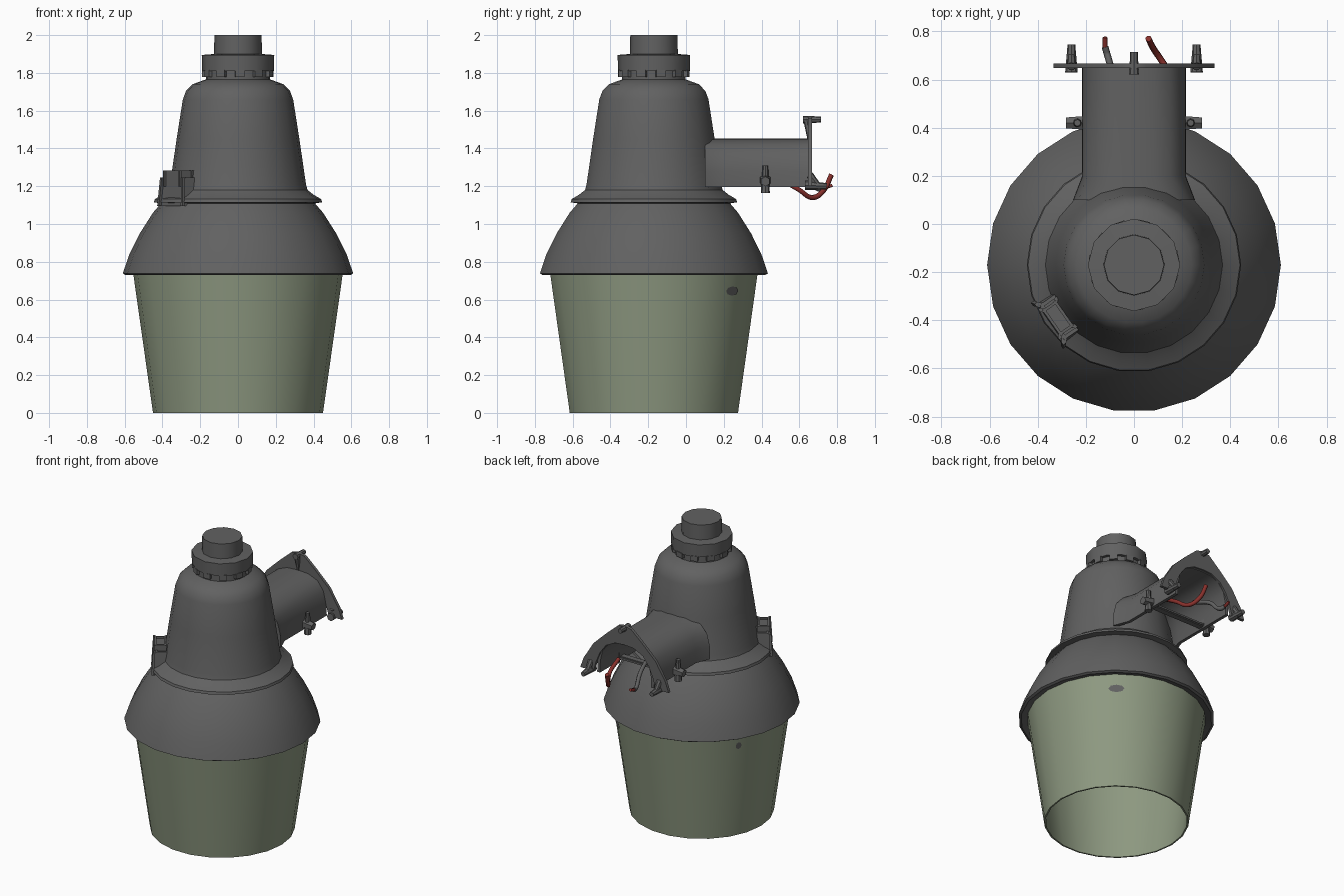
import bpy, bmesh, math
from mathutils import Vector, Matrix

cube = bpy.data.objects.get("Cube")
if cube:
    bpy.data.objects.remove(cube)

AXIS_Y = -0.17  # lamp axis


def material(name, rgb):
    m = bpy.data.materials.new(name)
    m.use_nodes = True
    m.diffuse_color = (*rgb, 1)
    m.node_tree.nodes["Principled BSDF"].inputs["Base Color"].default_value = (*rgb, 1)
    return m


METAL = material("dark grey metal", (0.12, 0.12, 0.12))
GLASS = material("pale green lens", (0.27, 0.32, 0.22))
RED = material("red wire", (0.25, 0.03, 0.025))


def finish(name, bm, mat, angle=35):
    bmesh.ops.recalc_face_normals(bm, faces=bm.faces)
    mesh = bpy.data.meshes.new(name)
    bm.to_mesh(mesh)
    bm.free()
    mesh.materials.append(mat)
    ob = bpy.data.objects.new(name, mesh)
    bpy.context.collection.objects.link(ob)
    bpy.ops.object.select_all(action='DESELECT')
    ob.select_set(True)
    bpy.context.view_layer.objects.active = ob
    bpy.ops.object.shade_smooth_by_angle(angle=math.radians(angle))
    return ob


def revolve(name, profile, segs, mat, closed=False):
    """Spin (radius, height) points around the lamp axis."""
    bm = bmesh.new()
    pts = [bm.verts.new((r, AXIS_Y, z)) for r, z in profile]
    edges = [bm.edges.new(p) for p in zip(pts, pts[1:])]
    if closed:
        edges.append(bm.edges.new((pts[-1], pts[0])))
    bmesh.ops.spin(bm, geom=pts + edges, cent=(0, AXIS_Y, 0), axis=(0, 0, 1),
                   angle=math.tau, steps=segs, use_duplicate=False)
    bmesh.ops.remove_doubles(bm, verts=bm.verts, dist=0.0005)
    return finish(name, bm, mat)


def strip(name, outer, inner, y0, y1, mat, flare=1.0):
    """Extrude the band between two matching (x, z) lines along y."""
    bm = bmesh.new()
    rings = []
    for y, k in ((y0, flare), (y0 + 0.1, 1), (y1, 1)) if flare != 1 else ((y0, 1), (y1, 1)):
        rings.append([[bm.verts.new((x * k, y, z)) for x, z in line] for line in (outer, inner)])
    n = len(outer)
    for a, b in zip(rings, rings[1:]):
        for line in (0, 1):
            for i in range(n - 1):
                bm.faces.new((a[line][i], a[line][i + 1], b[line][i + 1], b[line][i]))
        for i in (0, n - 1):
            bm.faces.new((a[0][i], a[1][i], b[1][i], b[0][i]))
    for r in (rings[0], rings[-1]):
        for i in range(n - 1):
            bm.faces.new((r[0][i], r[0][i + 1], r[1][i + 1], r[1][i]))
    return finish(name, bm, mat)


def box(name, centre, size, mat=METAL, bevel=0.0, turn=0.0, taper=1.0):
    bm = bmesh.new()
    bmesh.ops.create_cube(bm, size=1)
    for v in bm.verts:
        if v.co.z > 0:
            v.co.x *= taper
            v.co.y *= taper
    bm.transform(Matrix.Translation(centre) @ Matrix.Rotation(turn, 4, 'Z')
                 @ Matrix.Diagonal((*size, 1)))
    if bevel:
        bmesh.ops.bevel(bm, geom=bm.edges[:], offset=bevel, segments=2, affect='EDGES')
    return finish(name, bm, mat)


def rod(name, start, end, r0, r1, sides=8, mat=METAL):
    a, b = Vector(start), Vector(end)
    bm = bmesh.new()
    bmesh.ops.create_cone(bm, cap_ends=True, segments=sides, radius1=r0, radius2=r1,
                          depth=(b - a).length)
    turn = (b - a).to_track_quat('Z', 'Y').to_matrix().to_4x4()
    bm.transform(Matrix.Translation((a + b) / 2) @ turn)
    return finish(name, bm, mat)


def wire(name, points, radius, mat):
    c = bpy.data.curves.new(name, 'CURVE')
    c.dimensions = '3D'
    c.bevel_depth = radius
    c.bevel_resolution = 1
    c.resolution_u = 5
    c.use_fill_caps = True
    s = c.splines.new('BEZIER')
    s.bezier_points.add(len(points) - 1)
    for p, co in zip(s.bezier_points, points):
        p.co = co
        p.handle_left_type = p.handle_right_type = 'AUTO'
    ob = bpy.data.objects.new(name, c)
    bpy.context.collection.objects.link(ob)
    c.materials.append(mat)


def mirror_line(half):
    """Complete a left half line that ends on x = 0."""
    return half + [(-x, z) for x, z in reversed(half[:-1])]


# open, thin-walled lens
revolve("lens", [(0.45, 0), (0.555, 0.74), (0.54, 0.74), (0.44, 0)], 22, GLASS, closed=True)

# hood with its hollow underside
revolve("hood", [(0, 1.06), (0.34, 1.06), (0.48, 0.92), (0.545, 0.745), (0.595, 0.73),
                 (0.61, 0.738), (0.575, 0.84), (0.52, 0.95), (0.45, 1.06), (0.405, 1.112)],
        22, METAL)

# ballast housing with flange and rounded shoulder
revolve("housing", [(0.40, 1.108), (0.445, 1.115), (0.44, 1.132), (0.40, 1.155), (0.368, 1.18),
                    (0.36, 1.21), (0.325, 1.45), (0.292, 1.66), (0.275, 1.705), (0.24, 1.74),
                    (0.185, 1.76), (0.17, 1.765), (0.17, 1.82)], 22, METAL)

# collar and light sensor on top
revolve("sensor_collar", [(0.165, 1.81), (0.19, 1.81), (0.192, 1.895), (0.127, 1.9)], 12, METAL)
revolve("light_sensor", [(0.127, 1.89), (0.125, 2.0), (0, 2.0)], 12, METAL)
for i in range(11):
    a = i * math.tau / 11 + 0.2
    box("collar_tooth", (0.178 * math.cos(a), AXIS_Y + 0.178 * math.sin(a), 1.797),
        (0.02, 0.05, 0.035), turn=a)

# latch box on the flange
turn = math.radians(215)
direction = Vector((math.cos(turn), math.sin(turn), 0))
base = Vector((0, AXIS_Y, 0))
box("latch_base", base + direction * 0.35 + Vector((0, 0, 1.17)), (0.15, 0.2, 0.12),
    bevel=0.015, turn=turn, taper=0.9)
box("latch_cap", base + direction * 0.385 + Vector((0, 0, 1.24)), (0.07, 0.13, 0.06),
    bevel=0.012, turn=turn)

# mounting arm, an arched channel open below
outer = mirror_line([(0.215, 1.195), (0.213, 1.28), (0.195, 1.36), (0.15, 1.42),
                     (0.08, 1.448), (0, 1.453)])
inner = [(x * 0.9, 1.195 + (z - 1.195) * 0.92) for x, z in outer]
strip("mounting_arm", outer, inner, 0.1, 0.655, METAL, flare=1.18)

# arched wall bracket with hooks
plate_out = mirror_line([(0.335, 1.2), (0.31, 1.27), (0.235, 1.39), (0.13, 1.49),
                         (0.05, 1.56), (0, 1.57)])
plate_in = mirror_line([(0.235, 1.2), (0.215, 1.27), (0.185, 1.34), (0.14, 1.4),
                        (0.07, 1.435), (0, 1.44)])
strip("wall_bracket", plate_out, plate_in, 0.647, 0.667, METAL)
rod("top_hook", (0, 0.715, 1.553), (0, 0.62, 1.553), 0.016, 0.02)
rod("top_hook_foot", (0, 0.64, 1.555), (0, 0.655, 1.45), 0.02, 0.012)
for side in (-1, 1):
    rod("side_hook", (side * 0.26, 0.63, 1.205), (side * 0.26, 0.745, 1.2), 0.026, 0.016)
    rod("hook_brace", (side * 0.26, 0.655, 1.26), (side * 0.26, 0.71, 1.19), 0.02, 0.014)
    # clamp bolts beside the arm
    rod("clamp_bolt", (side * 0.235, 0.42, 1.165), (side * 0.235, 0.42, 1.31), 0.024, 0.014)
    rod("clamp_nut", (side * 0.19, 0.42, 1.235), (side * 0.28, 0.42, 1.225), 0.034, 0.026, 6)
box("clamp_strap", (0, 0.42, 1.215), (0.46, 0.05, 0.022), bevel=0.006)

# loose wires
wire("red_wire", [(0.16, 0.5, 1.24), (0.16, 0.6, 1.18), (0.12, 0.67, 1.14),
                  (0.08, 0.73, 1.18), (0.06, 0.77, 1.26)], 0.014, RED)
wire("grey_wire", [(-0.06, 0.5, 1.3), (-0.09, 0.63, 1.25), (-0.11, 0.7, 1.185),
                   (-0.12, 0.735, 1.19)], 0.014, METAL)
wire("grey_wire_tip", [(-0.12, 0.73, 1.19), (-0.12, 0.775, 1.205)], 0.01, RED)

# thin dark patches on the lens
for degrees, height, width in ((50, 0.645, 0.1), (150, 0.66, 0.04)):
    a = math.radians(degrees)
    r = 0.45 + 0.142 * height
    bm = bmesh.new()
    bmesh.ops.create_circle(bm, cap_ends=True, segments=8, radius=0.5)
    out = Vector((math.cos(a), math.sin(a), -0.142)).to_track_quat('Z', 'Y').to_matrix().to_4x4()
    spot = Vector((r * math.cos(a), AXIS_Y + r * math.sin(a), height))
    bm.transform(Matrix.Translation(spot) @ out @ Matrix.Diagonal((width, 0.05, 1, 1)))
    finish("lens_patch", bm, METAL)
